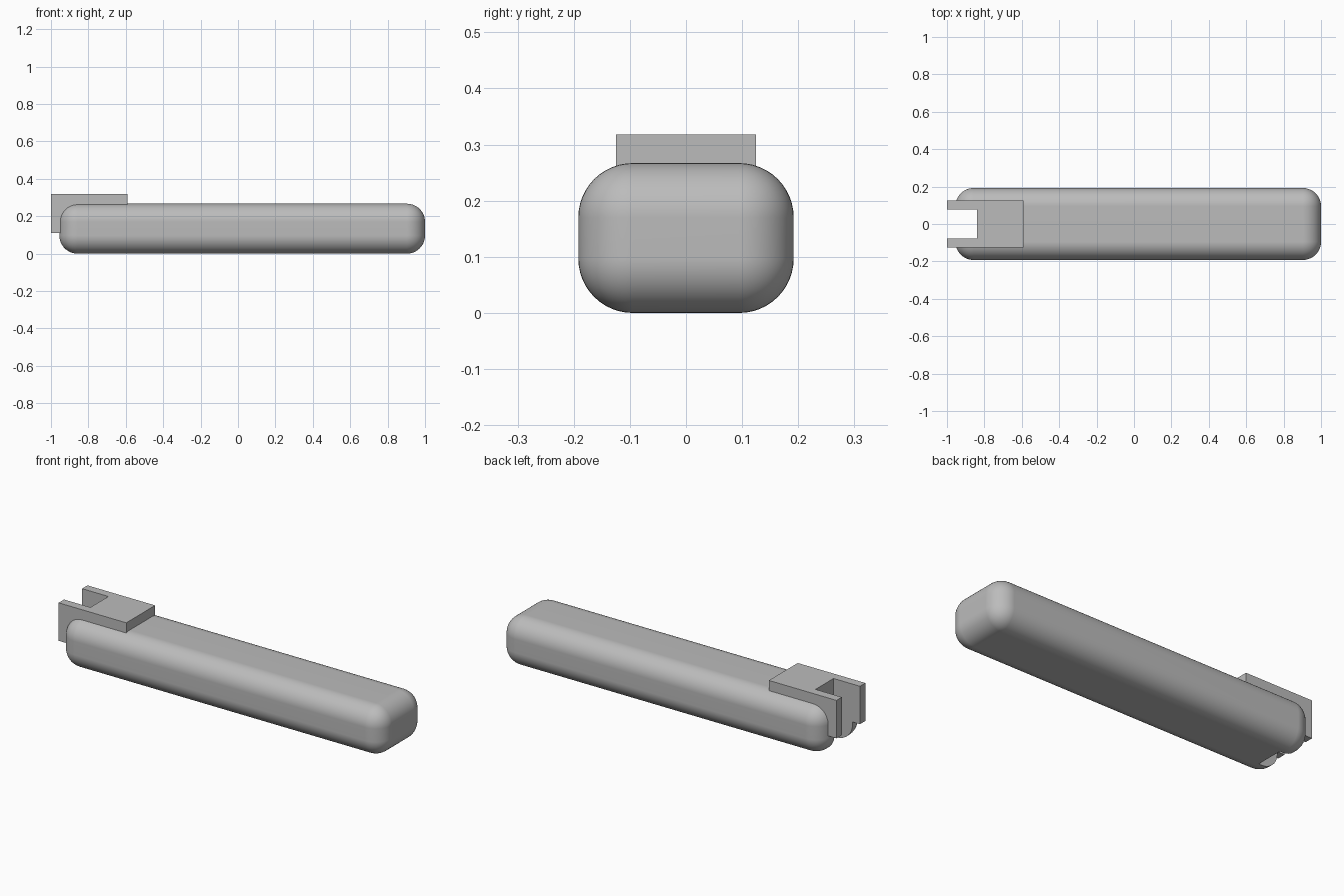
import bpy
import math

if "Cube" in bpy.data.objects:
    bpy.data.objects.remove(bpy.data.objects["Cube"], do_unlink=True)

grey = bpy.data.materials.new("plain grey")
grey.use_nodes = True
colour = (0.5, 0.5, 0.5, 1)
grey.diffuse_color = colour
grey.node_tree.nodes["Principled BSDF"].inputs["Base Color"].default_value = colour


def box(name, low, high):
    """Axis-aligned box between two corners."""
    centre = [(a + b) / 2 for a, b in zip(low, high)]
    bpy.ops.mesh.primitive_cube_add(size=1, location=centre)
    obj = bpy.context.object
    obj.name = name
    obj.scale = [b - a for a, b in zip(low, high)]
    bpy.ops.object.transform_apply(location=True, rotation=False, scale=True)
    obj.data.materials.append(grey)
    return obj


def apply(obj, kind, **settings):
    mod = obj.modifiers.new(kind.lower(), kind)
    for key, value in settings.items():
        setattr(mod, key, value)
    bpy.context.view_layer.objects.active = obj
    bpy.ops.object.modifier_apply(modifier=mod.name)


# Long rounded bar
bar = box("bar_with_clip", (-0.955, -0.192, 0), (1, 0.192, 0.267))
apply(bar, "BEVEL", width=0.097, segments=12, limit_method="NONE")

# Clip block sunk into one end, then a slot cut through block and bar
clip = box("clip_block", (-1, -0.125, 0.11), (-0.59, 0.125, 0.318))
slot = box("slot_cutter", (-1.1, -0.078, -0.1), (-0.84, 0.078, 0.5))
for tool, operation in ((clip, "UNION"), (slot, "DIFFERENCE")):
    apply(bar, "BOOLEAN", object=tool, operation=operation, solver="EXACT")
    bpy.data.objects.remove(tool, do_unlink=True)

# Smooth rounded edges, crisp flats
bpy.ops.object.select_all(action="DESELECT")
bar.select_set(True)
bpy.context.view_layer.objects.active = bar
bpy.ops.object.shade_smooth_by_angle(angle=math.radians(30))
apply(bar, "WEIGHTED_NORMAL", keep_sharp=True)
